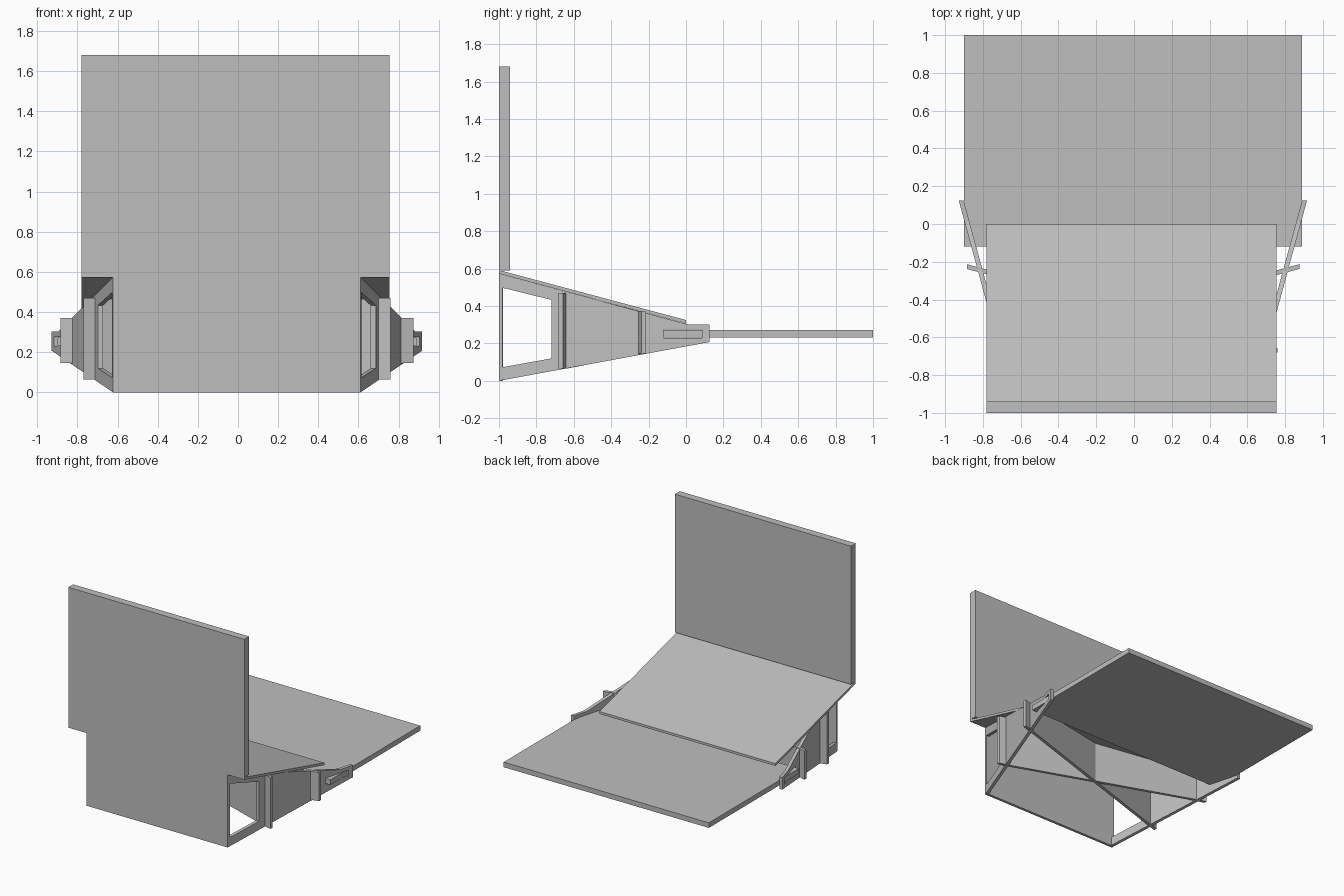
import bpy
import bmesh
from mathutils import Matrix

cube = bpy.data.objects.get("Cube")
if cube:
    bpy.data.objects.remove(cube, do_unlink=True)

# One plain grey sheet material
grey = bpy.data.materials.new("sheet_grey")
grey.use_nodes = True
COLOUR = (0.52, 0.52, 0.52, 1)
grey.diffuse_color = COLOUR
grey.node_tree.nodes["Principled BSDF"].inputs["Base Color"].default_value = COLOUR


def sheet(name, outlines, along, across, origin, thick):
    """Cut a flat sheet from outlines (first outer, then holes).
    Outline u runs along 'along', v runs up; thickness runs along 'across'."""
    curve = bpy.data.curves.new(name, "CURVE")
    curve.dimensions = "2D"
    curve.fill_mode = "BOTH"
    curve.extrude = thick / 2
    for pts in outlines:
        spline = curve.splines.new("POLY")
        spline.points.add(len(pts) - 1)
        for point, (u, v) in zip(spline.points, pts):
            point.co = (u, v, 0, 1)
        spline.use_cyclic_u = True
    temp = bpy.data.objects.new(name + "_outline", curve)
    bpy.context.collection.objects.link(temp)
    deps = bpy.context.evaluated_depsgraph_get()
    mesh = bpy.data.meshes.new_from_object(temp.evaluated_get(deps))
    bpy.data.objects.remove(temp, do_unlink=True)

    # Place the sheet, sheared so ends stay square to the axes
    mat = Matrix((along, (0, 0, 1), across)).transposed().to_4x4()
    mat.translation = origin
    mesh.transform(mat)
    bm = bmesh.new()
    bm.from_mesh(mesh)
    bmesh.ops.remove_doubles(bm, verts=bm.verts, dist=0.0001)
    bmesh.ops.recalc_face_normals(bm, faces=bm.faces)
    bm.to_mesh(mesh)
    bm.free()
    mesh.name = name
    mesh.materials.clear()
    mesh.materials.append(grey)
    for poly in mesh.polygons:
        poly.use_smooth = False
    obj = bpy.data.objects.new(name, mesh)
    bpy.context.collection.objects.link(obj)
    return obj


def rect(u0, u1, v0, v1):
    return [(u0, v0), (u1, v0), (u1, v1), (u0, v1)]


X, Y = (1, 0, 0), (0, 1, 0)

# Upright screen panel and flat rear tray
sheet("screen_panel", [rect(-0.78, 0.755, 0.59, 1.68)], X, Y, (0, -0.97, 0), 0.06)
sheet("rear_tray", [rect(-0.12, 1.0, 0.232, 0.272)], Y, X, (-0.005, 0, 0), 1.79)

# Sloping top panel
slope = [(-1, 0.573), (0, 0.306), (0, 0.325), (-1, 0.592)]
sheet("sloping_top", [slope], Y, X, (-0.0125, 0, 0), 1.535)

# Front panel
sheet("front_panel", [rect(-0.62, 0.605, 0, 0.575)], X, Y, (0, -0.989, 0), 0.022)

# Splayed side panels with a window and a slot for the tray
side = [(-1, 0), (0.125, 0.207), (0.125, 0.302), (0.01, 0.302), (-1, 0.573)]
window = [(-0.98, 0.073), (-0.72, 0.12), (-0.72, 0.433), (-0.98, 0.497)]
slot = rect(-0.12, 0.085, 0.23, 0.275)
for name, s in (("left_side", 1), ("right_side", -1)):
    sheet(name, [side, window, slot], (s * 0.272, 1, 0), X,
          (s * 0.875 - 0.006, 0, 0), 0.026)

# Two tapering braces crossing beneath the top, ends poking through the sides
brace = [(-0.765, 0.065), (-0.7, 0.065), (0.825, 0.145), (0.88, 0.145),
         (0.88, 0.37), (0.825, 0.37), (-0.7, 0.47), (-0.765, 0.47)]
for name, s in (("brace_to_left", 1), ("brace_to_right", -1)):
    sheet(name, [brace], (s, 0.27, 0), Y, (-0.005, -0.463, 0), 0.025)
